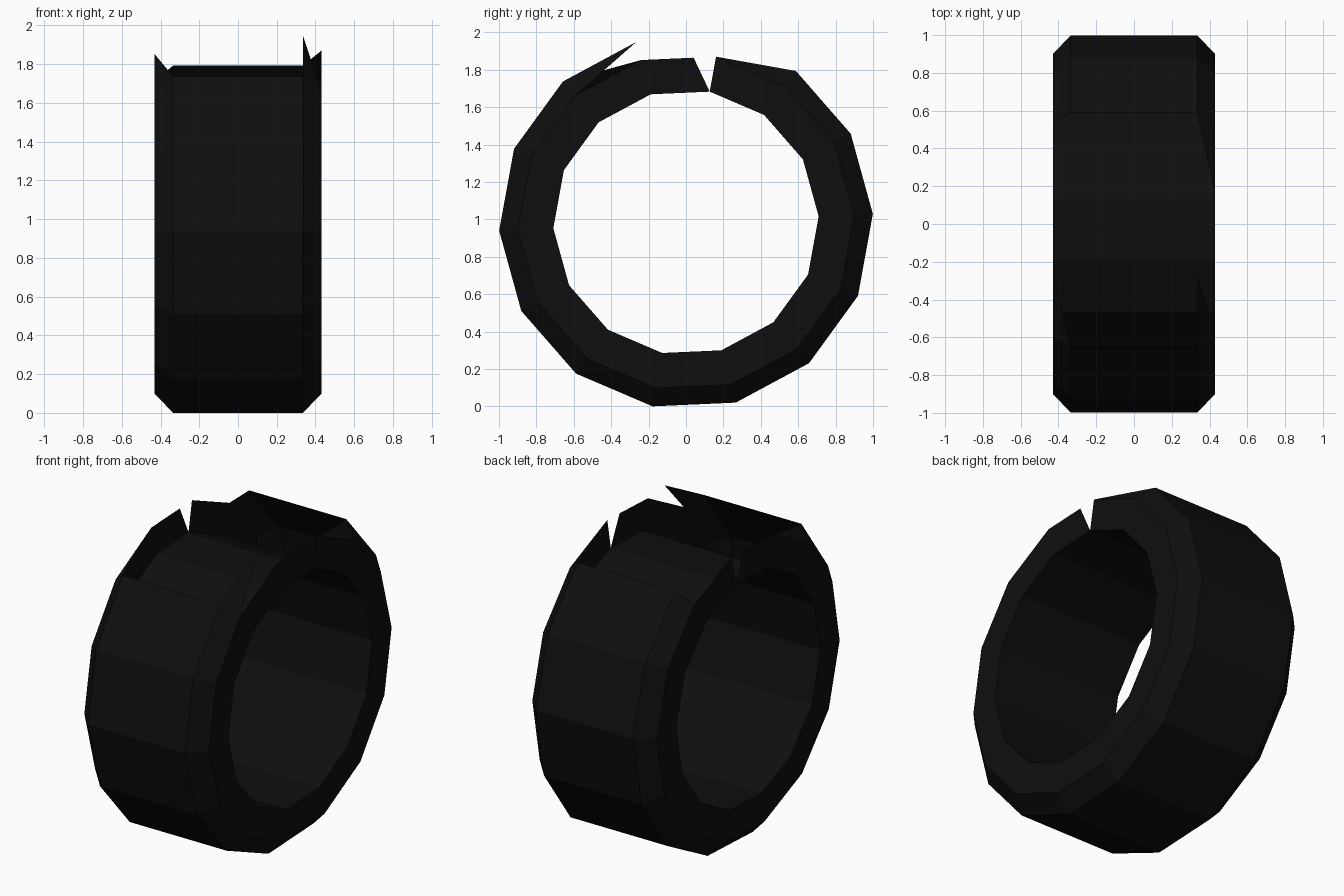
import bpy
import bmesh
import math

cube = bpy.data.objects.get("Cube")
if cube:
    bpy.data.objects.remove(cube)

SIDES = 14
CENTRE_Z = 0.984
START = math.radians(2.57)

# Cross-section corners (x, radius), running round the tyre's band
PROFILE = [(-0.43, 0.71), (-0.43, 0.9), (-0.335, 1.0),
           (0.335, 1.0), (0.43, 0.9), (0.43, 0.71)]
IN_R, SH_R, TR_R, TR_L, SH_L, IN_L = range(6)

rubber = bpy.data.materials.new("black rubber")
rubber.use_nodes = True
colour = (0.0045, 0.0045, 0.0045, 1)
rubber.diffuse_color = colour
bsdf = rubber.node_tree.nodes["Principled BSDF"]
bsdf.inputs["Base Color"].default_value = colour
bsdf.inputs["Roughness"].default_value = 0.9

bm = bmesh.new()
rings = []
for k in range(SIDES):
    a = START + math.tau * k / SIDES
    rings.append([bm.verts.new((x, r * math.cos(a), CENTRE_Z + r * math.sin(a)))
                  for x, r in PROFILE])

# Torn top: three segments lose their tread and part of their shoulders
TORN = {2: (SH_R, TR_R, TR_L), 3: (IN_R, SH_R, TR_R, TR_L, SH_L), 4: (SH_R, TR_R, TR_L)}

for k in range(SIDES):
    here, after = rings[k], rings[(k + 1) % SIDES]
    for p in range(6):
        if p in TORN.get(k, ()):
            continue
        q = (p + 1) % 6
        bm.faces.new((here[p], here[q], after[q], after[p]))

# Shoulder scraps left around the tear
bm.faces.new((rings[2][TR_L], rings[2][SH_L], rings[3][SH_L]))
bm.faces.new((rings[4][SH_R], rings[5][TR_R], rings[5][SH_R]))
bm.faces.new((rings[4][TR_L], rings[5][SH_L], rings[5][TR_L]))

# Side walls split by a narrow notch at the top
for inner, shoulder in ((IN_R, SH_R), (IN_L, SH_L)):
    tip = bm.verts.new(rings[4][shoulder].co.lerp(rings[3][shoulder].co, 0.7))
    wall = [rings[3][inner], tip, rings[4][shoulder], rings[4][inner]]
    bm.faces.new(wall if inner == IN_R else wall[::-1])

bmesh.ops.delete(bm, geom=[v for v in bm.verts if not v.link_faces], context='VERTS')
bmesh.ops.recalc_face_normals(bm, faces=bm.faces[:])

mesh = bpy.data.meshes.new("torn_tyre")
bm.to_mesh(mesh)
bm.free()
mesh.materials.append(rubber)
tyre = bpy.data.objects.new("torn_tyre", mesh)
bpy.context.collection.objects.link(tyre)
